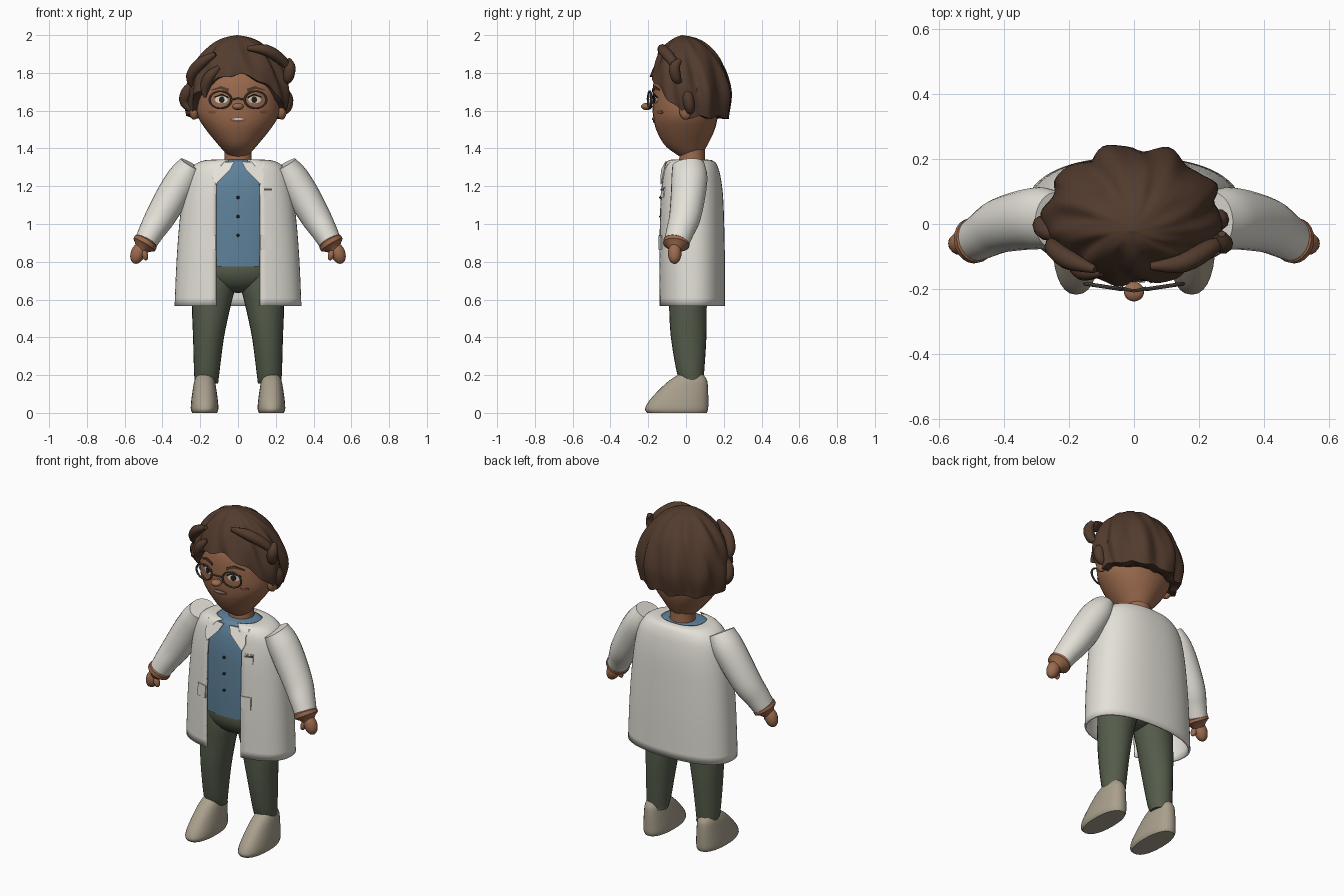
import bpy, bmesh, math
from mathutils import Vector

if "Cube" in bpy.data.objects:
    bpy.data.objects.remove(bpy.data.objects["Cube"])

def material(name, rgb):
    m = bpy.data.materials.new(name)
    m.diffuse_color = (*rgb, 1)
    m.use_nodes = True
    m.node_tree.nodes["Principled BSDF"].inputs["Base Color"].default_value = m.diffuse_color
    return m

SKIN = material("brown skin", (0.33, 0.145, 0.075))
HAIR = material("dark brown hair", (0.085, 0.044, 0.027))
COAT = material("off white cloth", (0.77, 0.75, 0.68))
SHIRT = material("blue cloth", (0.115, 0.225, 0.33))
TROUSER = material("dark green cloth", (0.09, 0.107, 0.07))
SHOE = material("taupe leather", (0.40, 0.35, 0.265))
FRAME = material("grey metal", (0.10, 0.085, 0.075))
WHITE = material("eye white", (0.7, 0.66, 0.6))
DARK = material("near black", (0.02, 0.014, 0.01))
LIP = material("warm lip", (0.24, 0.085, 0.05))

def finish(ob, mat, angle=40):
    ob.data.materials.append(mat)
    bpy.ops.object.select_all(action='DESELECT')
    bpy.context.view_layer.objects.active = ob
    ob.select_set(True)
    bpy.ops.object.shade_smooth_by_angle(angle=math.radians(angle))
    return ob

def spline(rows, n=4):
    """Catmull-Rom interpolation of tuples."""
    out = []
    for i in range(len(rows) - 1):
        p = [rows[max(0, min(len(rows) - 1, i + k))] for k in (-1, 0, 1, 2)]
        for j in range(n):
            t = j / n
            out.append(tuple(0.5 * (2*b + (c-a)*t + (2*a-5*b+4*c-d)*t*t + (3*b-a-3*c+d)*t**3)
                             for a, b, c, d in zip(*p)))
    return out + [tuple(rows[-1])]

def loft(name, rings, mat, closed=True, caps=True, angle=40):
    bm = bmesh.new()
    vs = [[bm.verts.new(p) for p in r] for r in rings]
    n = len(rings[0])
    for a, b in zip(vs, vs[1:]):
        for i in range(n if closed else n - 1):
            j = (i + 1) % n
            bm.faces.new((a[i], a[j], b[j], b[i]))
    if caps:
        bm.faces.new(vs[0])
        bm.faces.new(vs[-1])
    bmesh.ops.recalc_face_normals(bm, faces=bm.faces)
    me = bpy.data.meshes.new(name)
    bm.to_mesh(me)
    bm.free()
    ob = bpy.data.objects.new(name, me)
    bpy.context.collection.objects.link(ob)
    return finish(ob, mat, angle)

def oval(z, rx, yf, yb, cx=0, n=32, e=2.0, a0=0.0):
    """Horizontal superellipse ring; starts at the front, leaves a gap of a0 each side."""
    pw = lambda v: math.copysign(abs(v) ** (2 / e), v)
    pts = []
    for i in range(n):
        a = a0 + (2*math.pi - 2*a0) * i / ((n - 1) if a0 else n)
        pts.append((cx + rx * pw(math.sin(a)), (yf+yb)/2 - (yb-yf)/2 * pw(math.cos(a)), z))
    return pts

def tube(name, rows, mat, n=20, caps=True):
    """Rows are (x, y, z, radius in plan of path, radius along y)."""
    rings = []
    for i, r in enumerate(rows):
        d = Vector(rows[min(i+1, len(rows)-1)][:3]) - Vector(rows[max(i-1, 0)][:3])
        p = Vector((d.z, 0, -d.x)).normalized()
        q = p.cross(d).normalized()
        rings.append([Vector(r[:3]) + p*r[3]*math.cos(2*math.pi*k/n) + q*r[4]*math.sin(2*math.pi*k/n)
                      for k in range(n)])
    return loft(name, rings, mat, caps=caps)

def ball(name, loc, size, mat, rot=(0, 0, 0)):
    bpy.ops.mesh.primitive_uv_sphere_add(segments=20, ring_count=12, location=loc, rotation=rot)
    ob = bpy.context.object
    ob.name, ob.scale = name, size
    return finish(ob, mat)

def at(rows, z):
    """Row values interpolated at height z."""
    for a, b in zip(rows, rows[1:]):
        if a[0] <= z <= b[0]:
            t = (z - a[0]) / ((b[0] - a[0]) or 1)
            return [u + (v-u)*t for u, v in zip(a, b)]
    return rows[-1]

def plate(name, outline, rows, off, mat, e=2.0):
    """Thin plate following the front of a lofted body."""
    def front(x, z, o):
        _, rx, yf, yb = at(rows, z)[:4]
        k = max(0, 1 - (abs(x) / rx) ** e) ** (1 / e)
        return (x, (yf+yb)/2 - (yb-yf)/2 * k - o, z)
    return loft(name, [[front(x, z, o) for x, z in outline] for o in (off - 0.006, off)], mat, angle=30)

def disc(cx, cz, rx, rz, n=16):
    return [(cx + rx*math.cos(2*math.pi*i/n), cz + rz*math.sin(2*math.pi*i/n)) for i in range(n)]

def box(x0, x1, z0, z1):
    return [(x0, z0), (x1, z0), (x1, z1), (x0, z1)]

# Head and neck
head = spline([(1.35, .035, -.02, .06), (1.375, .065, -.06, .085), (1.42, .105, -.115, .115),
               (1.5, .17, -.158, .152), (1.57, .213, -.174, .168), (1.65, .222, -.178, .172),
               (1.75, .212, -.172, .168), (1.83, .17, -.14, .14), (1.9, .08, -.06, .07)])
loft("head", [oval(*r) for r in head], SKIN)
loft("neck", [oval(1.29, .078, -.045, .105), oval(1.35, .072, -.035, .1), oval(1.42, .072, -.03, .1)], SKIN)

# Face
ball("nose", (0, -.208, 1.622), (.031, .03, .019), SKIN)
plate("lower_lip", disc(0, 1.551, .042, .013), head, .006, LIP)
plate("teeth", disc(0, 1.556, .034, .005), head, .009, WHITE)
for s in (-1, 1):
    plate("eye", disc(s*.088, 1.658, .034, .019), head, .004, WHITE)
    plate("iris", disc(s*.086, 1.658, .015, .017), head, .007, DARK)
    plate("upper_lid", [(s*x, z) for x, z in ((.05, 1.665), (.085, 1.681), (.128, 1.668),
                        (.124, 1.675), (.085, 1.69), (.052, 1.674))], head, .009, DARK)
    plate("eyebrow", [(s*x, z) for x, z in ((.05, 1.70), (.09, 1.716), (.14, 1.706),
                      (.14, 1.712), (.09, 1.73), (.048, 1.716))], head, .007, HAIR)
    plate("cheek", disc(s*.138, 1.592, .022, .009), head, .004, LIP)
    ball("ear", (s*.232, .0, 1.6), (.026, .036, .048), SKIN)
    # Glasses
    bpy.ops.mesh.primitive_torus_add(major_segments=32, minor_segments=8, major_radius=.058,
        minor_radius=.006, location=(s*.093, -.192, 1.658), rotation=(math.pi/2, 0, s*.15))
    bpy.context.object.name = "lens_rim"
    bpy.context.object.scale.y = .78
    finish(bpy.context.object, FRAME)
tube("glasses_bridge", spline([(-.037, -.197, 1.658, .005, .005), (0, -.205, 1.664, .005, .005),
                               (.037, -.197, 1.658, .005, .005)]), FRAME, 8)

# Hair cap with swirling ridges and an arched hairline
prof = spline([(2.0, 0.01), (1.985, .28), (1.95, .52), (1.88, .78), (1.79, .95), (1.68, 1.03), (1.565, .95)], 4)
N, rings = 96, []
for j, (z0, r0) in enumerate(prof + [(1.565, .72)]):
    t = min(1, j / (len(prof) - 1))
    ring = []
    for i in range(N):
        a = 2 * math.pi * i / N
        c = -math.cos(a)
        back = math.cos(a)
        h = 1.565 + .225 * max(0, -back) ** 1.3 + .008 * math.sin(11*a)
        z = 2.0 - (2.0 - z0) * (2.0 - h) / .435
        # radius looked up at the real height
        rr = r0
        if j < len(prof):
            for p, q in zip(prof, prof[1:]):
                if q[0] <= z <= p[0]:
                    rr = p[1] + (q[1]-p[1]) * (p[0]-z) / (p[0]-q[0])
                    break
        else:
            rr = .78
        ridge = abs(math.sin(5*a + 3.2*t)) * .075 + .03 * math.sin(9*a - 4*t + 1) + .015*math.sin(17*a + 9*t)
        rr *= 1 + (ridge - .04) * min(1, 3*t)
        ring.append((rr * .262 * math.sin(a) - .004, .02 + rr * .212 * back - .04*(1-t)**2, z))
    rings.append(ring)
loft("hair", rings, HAIR, angle=50)

# Loose locks
for path in (((.05, -.13, 1.93), (.15, -.12, 1.92), (.24, -.07, 1.86), (.275, -.05, 1.80)),
             ((.27, -.03, 1.87), (.275, -.06, 1.83), (.265, -.05, 1.77), (.25, -.02, 1.75)),
             ((-.12, -.14, 1.90), (-.2, -.11, 1.85), (-.25, -.07, 1.78), (-.24, -.05, 1.72)),
             ((-.23, -.04, 1.76), (-.27, -.02, 1.70), (-.28, 0, 1.64), (-.22, -.02, 1.58)),
             ((-.1, -.15, 1.83), (-.15, -.145, 1.78), (-.175, -.13, 1.72), (-.175, -.135, 1.67)),
             ((.23, .0, 1.72), (.26, .01, 1.67), (.255, .02, 1.61), (.22, .02, 1.58))):
    w = (.012, .03, .026, .006)
    tube("hair_lock", spline([(*p, r, r) for p, r in zip(path, w)]), HAIR, 10)

# Shirt
shirt = spline([(.775, .235, -.122, .14), (.95, .25, -.127, .15), (1.15, .245, -.124, .145),
                (1.25, .22, -.112, .13), (1.3, .185, -.098, .115), (1.332, .13, -.08, .108), (1.342, .075, -.04, .1)])
loft("shirt", [oval(*r, e=2.3) for r in shirt], SHIRT)
for z in (.94, 1.04, 1.14):
    ball("shirt_button", (0, -.133, z), (.008, .009, .008), DARK)

# Open coat
E = 2.35
coat = spline([(.565, .33, -.14, .2, .115), (.8, .32, -.142, .2, .115), (1.0, .305, -.14, .196, .115),
               (1.15, .286, -.136, .19, .115), (1.25, .264, -.125, .177, .11), (1.3, .235, -.115, .163, .09),
               (1.328, .19, -.10, .145, .07), (1.335, .13, -.078, .112, .05)])
ob = loft("coat", [oval(*r[:4], n=57, e=E, a0=math.asin((r[4]/r[1]) ** (E/2))) for r in coat],
          COAT, closed=False, caps=False)
mod = ob.modifiers.new("thickness", 'SOLIDIFY')
mod.thickness, mod.offset = .012, 0

# Coat lapels and pockets
for s in (-1, 1):
    plate("lapel", [(s*x, z) for x, z in ((.14, 1.326), (.02, 1.33), (.04, 1.29), (.075, 1.255), (.118, 1.21),
                    (.136, 1.25), (.132, 1.29))], coat, .014, COAT, E)
    plate("side_pocket", box(s*.118, s*.178, .865, .94), coat, .012, COAT, E)
plate("chest_pocket", box(.135, .183, 1.14, 1.195), coat, .011, COAT, E)
plate("pocket_trim", box(.137, .181, 1.178, 1.188), coat, .014, FRAME, E)

# Hips
ball("hips", (0, .01, .765), (.225, .13, .13), TROUSER)

for s in (-1, 1):
    # Sleeve, cuff and hand
    sleeve = spline([(.248, .012, 1.315, .064, .085), (.285, .018, 1.25, .084, .095), (.34, .012, 1.16, .087, .092),
                     (.41, -.005, 1.04, .08, .084), (.455, -.03, .965, .069, .074), (.486, -.048, .908, .061, .067)])
    mirror = lambda rows: [(s*r[0], *r[1:]) for r in rows]
    tube("sleeve", mirror(sleeve), COAT, 24)
    tube("wrist_cuff", mirror([(.482, -.046, .915, .05, .055), (.488, -.05, .906, .066, .07),
         (.497, -.052, .89, .066, .07), (.506, -.055, .876, .045, .045), (.515, -.058, .86, .03, .032)]), SKIN)
    ball("hand", (s*.53, -.06, .845), (.038, .036, .058), SKIN, (0, -s*.35, 0))
    ball("thumb", (s*.494, -.075, .838), (.017, .019, .032), SKIN, (0, s*.3, 0))
    # Trouser leg
    leg = spline([(.155, .06, -.015, .09, .165), (.2, .066, -.045, .095, .166), (.4, .082, -.08, .108, .156),
                  (.57, .103, -.09, .11, .141), (.68, .112, -.095, .115, .125), (.78, .1, -.09, .11, .12)])
    loft("trouser_leg", [oval(*r[:4], cx=s*r[4], n=24) for r in leg], TROUSER)
    # Shoe
    shoe = spline([(0, .066, -.205, .11), (.02, .073, -.217, .117), (.06, .071, -.198, .118),
                   (.12, .063, -.145, .117), (.17, .054, -.09, .112), (.2, .042, -.045, .095)])
    loft("shoe", [oval(*r, cx=s*.177, n=28, e=2.3) for r in shoe], SHOE)
